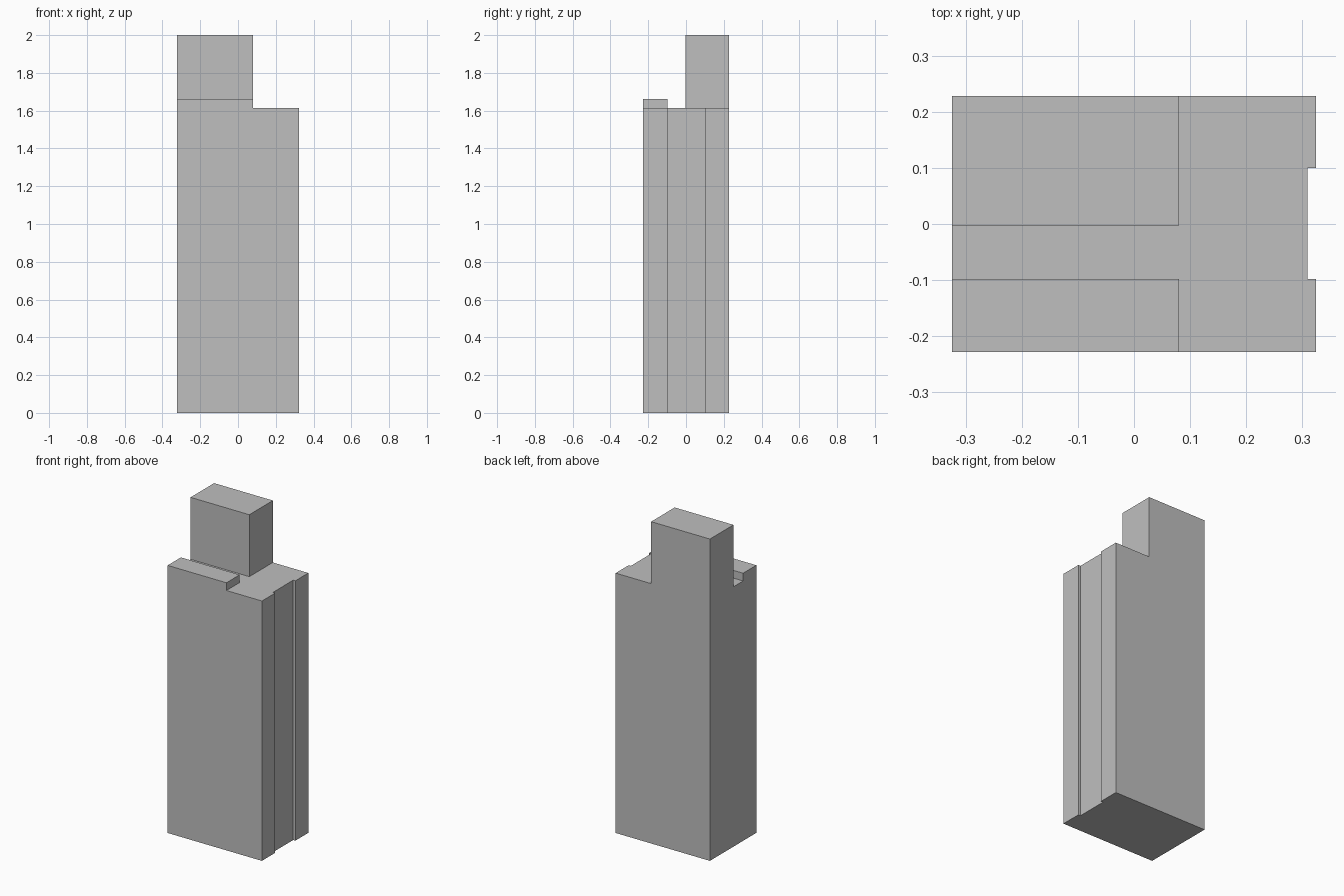
import bpy
import bmesh

if "Cube" in bpy.data.objects:
    bpy.data.objects.remove(bpy.data.objects["Cube"])

grey = bpy.data.materials.new("concrete_grey")
grey.diffuse_color = (0.52, 0.52, 0.52, 1)
grey.use_nodes = True
grey.node_tree.nodes["Principled BSDF"].inputs["Base Color"].default_value = grey.diffuse_color


def prism(name, outline, z0, z1):
    """Extrude a plan outline from z0 up to z1."""
    bm = bmesh.new()
    base = bm.faces.new([bm.verts.new((x, y, z0)) for x, y in outline])
    top = bmesh.ops.extrude_face_region(bm, geom=[base])["geom"]
    verts = [v for v in top if isinstance(v, bmesh.types.BMVert)]
    bmesh.ops.translate(bm, verts=verts, vec=(0, 0, z1 - z0))
    bmesh.ops.recalc_face_normals(bm, faces=bm.faces[:])
    mesh = bpy.data.meshes.new(name)
    bm.to_mesh(mesh)
    bm.free()
    mesh.materials.append(grey)
    obj = bpy.data.objects.new(name, mesh)
    bpy.context.collection.objects.link(obj)
    return obj


def rect(x0, x1, y0, y1):
    return [(x0, y0), (x1, y0), (x1, y1), (x0, y1)]


L, R, F, B = -0.324, 0.324, -0.228, 0.228
STEP = 0.08      # right edge of the rooftop blocks
ROOF = 1.615

# Main tower with a shallow recess down its right side
prism("tower_body", [(L, F), (R, F), (R, -0.098), (0.309, -0.098),
                     (0.309, 0.10), (R, 0.10), (R, B), (L, B)], 0, ROOF)

# Tall rooftop block at the back and low ledge at the front
prism("rooftop_block", rect(L, STEP, -0.003, B), ROOF, 2.0)
prism("front_ledge", rect(L, STEP, F, -0.098), ROOF, 1.663)
